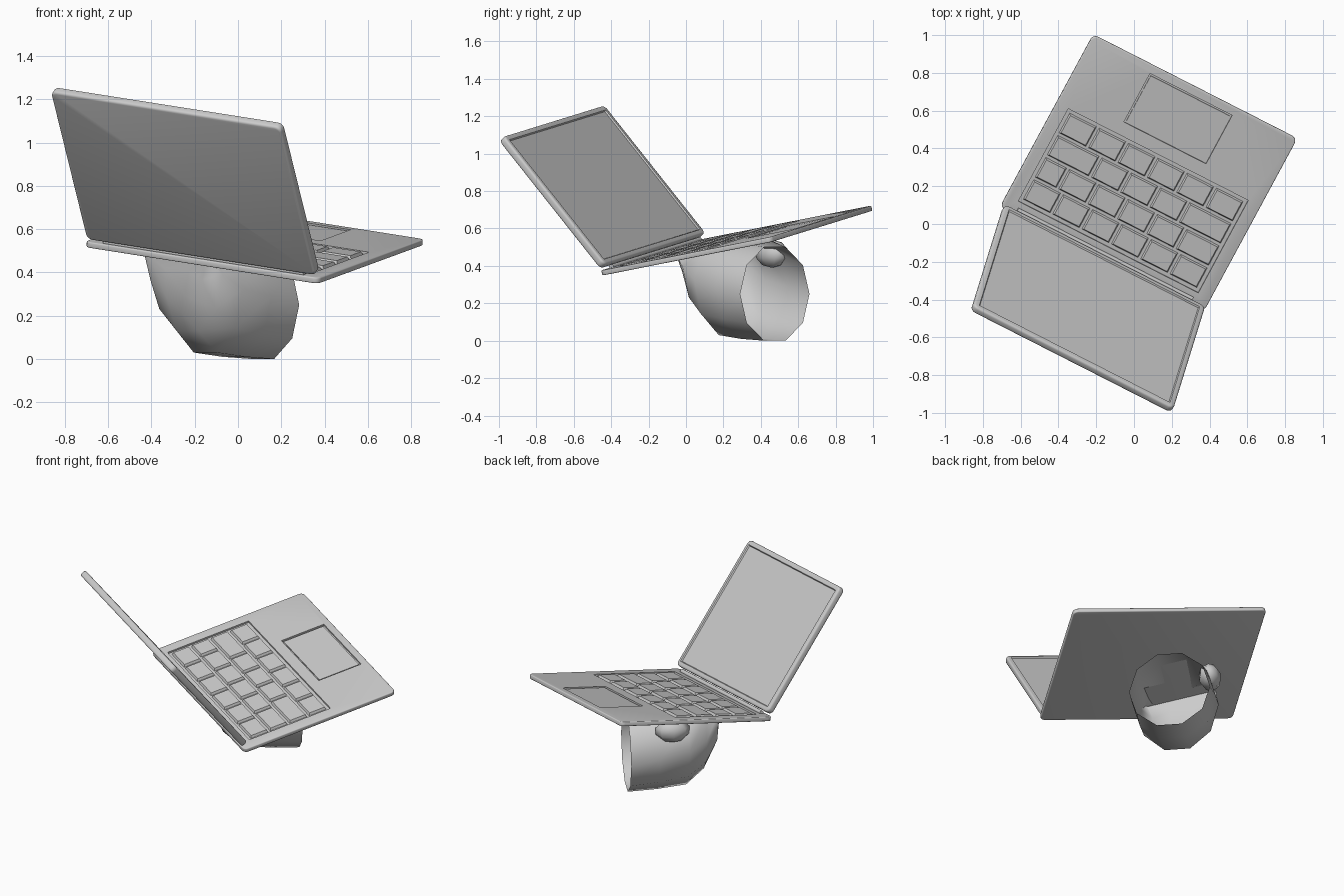
import bpy, bmesh
from math import sin, cos, pi, radians
from mathutils import Matrix, Vector

if "Cube" in bpy.data.objects:
    bpy.data.objects.remove(bpy.data.objects["Cube"])

# Frame of the tilted laptop: U along the hinge, V towards the user edge, N out of the keys
U = Vector((1.08, -0.55, -0.17)).normalized()
V = Vector((0.50, 0.91, 0.18))
V = (V - U * V.dot(U)).normalized()
N = U.cross(V)
ORIGIN = Vector((-0.71, 0.09, 0.53)) - N * 0.014


def frame(x, y, z, o):
    m = Matrix((x, y, z)).transposed().to_4x4()
    m.translation = o
    return m


BASE = frame(U, V, N, ORIGIN)
OPEN = radians(119)
W = V * cos(OPEN) + N * sin(OPEN)
LID = frame(U, W, U.cross(W), ORIGIN + V * 0.0 + N * 0.036)


def finish(name, bm, mat, smooth=35):
    bmesh.ops.recalc_face_normals(bm, faces=bm.faces)
    me = bpy.data.meshes.new(name)
    bm.to_mesh(me)
    bm.free()
    ob = bpy.data.objects.new(name, me)
    bpy.context.collection.objects.link(ob)
    ob.matrix_world = mat
    bpy.ops.object.select_all(action='DESELECT')
    ob.select_set(True)
    bpy.context.view_layer.objects.active = ob
    if smooth:
        bpy.ops.object.shade_smooth_by_angle(angle=radians(smooth))
    return ob


def box(x0, x1, y0, y1, z0, z1, taper=0.0, corner=0.0, edge=0.0, bm=None):
    bm = bm or bmesh.new()
    vs = []
    for z, t in ((z0, 0), (z1, taper)):
        vs += [bm.verts.new(p) for p in ((x0 + t, y0 + t, z), (x1 - t, y0 + t, z),
                                         (x1 - t, y1 - t, z), (x0 + t, y1 - t, z))]
    for f in ((3, 2, 1, 0), (4, 5, 6, 7), (0, 1, 5, 4), (1, 2, 6, 5), (2, 3, 7, 6), (3, 0, 4, 7)):
        bm.faces.new([vs[i] for i in f])
    if corner:
        up = [e for e in bm.edges if abs(e.verts[0].co.z - e.verts[1].co.z) > 1e-4]
        bmesh.ops.bevel(bm, geom=up, offset=corner, segments=4, profile=0.5, affect='EDGES')
    if edge:
        bm.normal_update()
        rim = [e for e in bm.edges if abs(e.verts[0].co.z - e.verts[1].co.z) < 1e-5]
        bmesh.ops.bevel(bm, geom=rim, offset=edge, segments=3, profile=0.5, affect='EDGES')
    return bm


# Laptop base with keyboard and trackpad wells
base = finish("laptop_base", box(0, 1.224, 0, 1.054, 0, 0.028, corner=0.03, edge=0.006), BASE)
wells = ((0.07, 1.15, 0.075, 0.64), (0.365, 0.858, 0.712, 1.008))
for w in wells:
    cutter = finish("well_cutter", box(*w, 0.016, 0.06), BASE, 0)
    cutter.hide_render = True
    mod = base.modifiers.new("well", 'BOOLEAN')
    mod.operation, mod.solver, mod.object = 'DIFFERENCE', 'EXACT', cutter
    bpy.context.view_layer.objects.active = base
    bpy.ops.object.modifier_apply(modifier=mod.name)
    bpy.data.objects.remove(cutter)

# Keys: four rows, from the hinge outwards
rows = ([1] * 6, [0.8, 1, 1, 1, 1, 1.2], [1.5, 1, 1, 1, 1.5], [1] * 6)
bm = bmesh.new()
kx0, kx1, ky0, ky1, gap = 0.082, 1.138, 0.087, 0.628, 0.007
rh = (ky1 - ky0) / len(rows)
for r, row in enumerate(rows):
    x, unit = kx0, (kx1 - kx0) / sum(row)
    for k in row:
        box(x + gap, x + k * unit - gap, ky0 + r * rh + gap, ky0 + (r + 1) * rh - gap,
            0.014, 0.031, taper=0.008, bm=bm)
        x += k * unit
finish("keys", bm, BASE, 0)

# Trackpad
finish("trackpad", box(0.375, 0.848, 0.722, 0.998, 0.014, 0.023), BASE, 0)

# Hinge bar
bm = bmesh.new()
bmesh.ops.create_cone(bm, cap_ends=True, segments=12, radius1=0.014, radius2=0.014, depth=1.05,
                      matrix=Matrix.Translation((0.612, 0.03, 0.032)) @ Matrix.Rotation(pi / 2, 4, 'Y'))
finish("hinge", bm, BASE)

# Lid with recessed display; local -z is the display side
bm = box(0.01, 1.214, 0, 0.89, -0.042, 0.0, corner=0.03, edge=0.012)
bm.normal_update()
face = min(bm.faces, key=lambda f: f.calc_center_median().z)
bmesh.ops.inset_region(bm, faces=[face], thickness=0.018)
bmesh.ops.inset_region(bm, faces=[face], thickness=0.005, depth=-0.008)
finish("laptop_lid", bm, LID)

# Cupped hand: open wrist ring, palm rings rising to the underside of the base
AX = Vector((-0.74, -0.67, 0)).normalized()
SIDE = Vector((-AX.y, AX.x, 0)) * -1
WRIST = Vector((0.115, 0.475, 0))


def underside(p):
    d = p - ORIGIN
    return ORIGIN.z - (N.x * d.x + N.y * d.y) / N.z - 0.003


SIDES = 10
# distance along the hand, half width, bottom z, top z
rings = ((0.0, 0.25, 0.0, 0.50), (0.18, 0.26, 0.01, 0.57), (0.36, 0.255, 0.03, 0.62),
         (0.47, 0.24, 0.13, 0.66), (0.54, 0.22, 0.29, 0.68), (0.55, 0.21, 0.42, 0.70))
bm = bmesh.new()
loops = []
for t, hw, zb, zt in rings:
    loop = []
    for i in range(SIDES):
        a = 2 * pi * (i + 0.5) / SIDES - pi / 2
        p = WRIST + AX * t + SIDE * hw * cos(a)
        p.z = (zb + zt) / 2 + (zt - zb) / 2 * sin(a) / cos(pi / SIDES)
        p.z = min(p.z, underside(p))
        loop.append(bm.verts.new(p))
    loops.append(loop)
for k, (a, b) in enumerate(zip(loops, loops[1:])):
    for i in range(SIDES):
        j = (i + 1) % SIDES
        q = (a[i], a[j], b[j], b[i])
        if k and all(v.co.z > underside(v.co) - 0.01 for v in q):
            continue  # open where the palm meets the laptop
        bm.faces.new(q)
end = loops[-1]
bm.faces.new(end)
finish("hand", bm, Matrix.Identity(4), 60)

# Thumb stub on the far side, tucked below the base
out = SIDE if SIDE.y > 0 else -SIDE
bm = bmesh.new()
bmesh.ops.create_uvsphere(bm, u_segments=8, v_segments=5, radius=1)
for v in bm.verts:
    v.co = Vector((v.co.x * 0.11, v.co.y * 0.07, v.co.z * 0.075))
finish("thumb", bm, frame(AX, out, Vector((0, 0, 1)), WRIST + AX * 0.26 + out * 0.215 + Vector((0, 0, 0.465))), 60)
